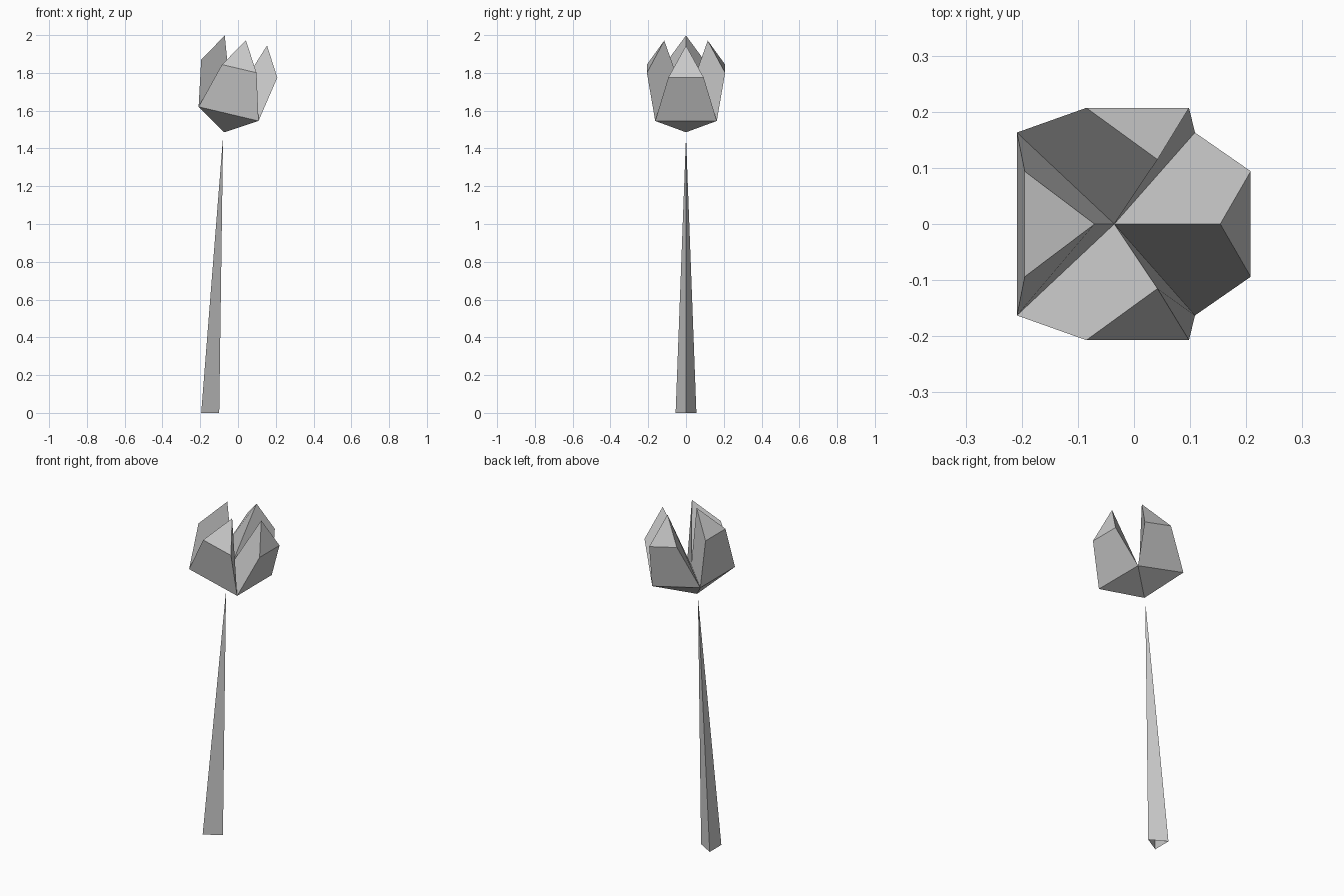
import bpy, bmesh
from math import radians, sin, cos, tau
from mathutils import Matrix, Vector

if "Cube" in bpy.data.objects:
    bpy.data.objects.remove(bpy.data.objects["Cube"])


def new_object(name, bm):
    bmesh.ops.remove_doubles(bm, verts=bm.verts, dist=0.0005)
    mesh = bpy.data.meshes.new(name)
    bm.to_mesh(mesh)
    bm.free()
    obj = bpy.data.objects.new(name, mesh)
    bpy.context.collection.objects.link(obj)
    return obj


def add_petal(bm, turn):
    # One wedge-shaped petal, pointing along local +x before turning
    points = {
        "base": (0, 0, -0.10), "heart": (0, 0, 0.065),
        "corner_l": (0.163, -0.163, 0), "corner_r": (0.163, 0.163, 0),
        "edge_l": (0.207, -0.094, 0.246), "edge_r": (0.207, 0.094, 0.246),
        "tip": (0.115, 0, 0.399),
    }
    v = {k: bm.verts.new(turn @ Vector(p)) for k, p in points.items()}
    for face in ("base corner_r corner_l",
                 "corner_l corner_r edge_r edge_l",
                 "edge_l edge_r tip",
                 "heart corner_l edge_l tip",
                 "corner_r heart tip edge_r"):
        bm.faces.new([v[k] for k in face.split()])


# Flower head: four petals around a tilted axis
bm = bmesh.new()
for i in range(4):
    add_petal(bm, Matrix.Rotation(tau * i / 4, 3, 'Z'))
flower = new_object("flower_head", bm)
flower.location = (-0.05, 0, 1.583)
flower.rotation_euler = (0, radians(13.3), 0)

# Stem: leaning three-sided spike, open underneath
bm = bmesh.new()
apex = bm.verts.new((-0.079, 0, 1.465))
ring = [bm.verts.new((-0.163 + 0.0635 * cos(tau * i / 3),
                      0.0635 * sin(tau * i / 3), 0)) for i in range(3)]
for i in range(3):
    bm.faces.new((ring[i], ring[(i + 1) % 3], apex))
new_object("stem", bm)
